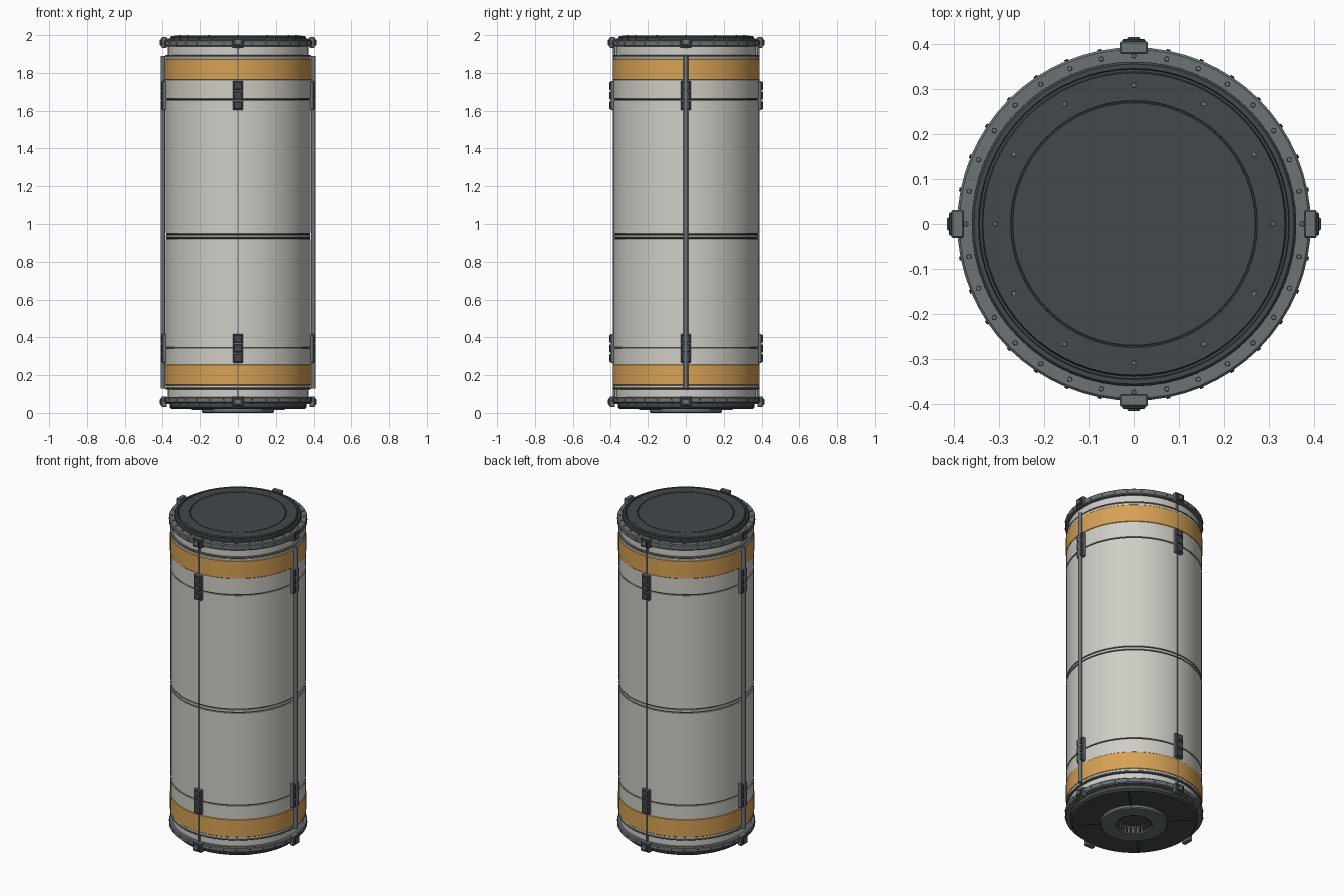
import bpy, bmesh
from math import sin, cos, pi, radians
from mathutils import Matrix, Vector

if "Cube" in bpy.data.objects:
    bpy.data.objects.remove(bpy.data.objects["Cube"])


def material(name, rgb):
    m = bpy.data.materials.new(name)
    m.diffuse_color = (*rgb, 1)
    m.use_nodes = True
    m.node_tree.nodes["Principled BSDF"].inputs["Base Color"].default_value = m.diffuse_color
    return m


CREAM = material("cream", (0.62, 0.61, 0.56))
ORANGE = material("orange", (0.68, 0.36, 0.09))
DARK = material("dark", (0.055, 0.065, 0.07))
STEEL = material("steel", (0.15, 0.17, 0.18))


def finish(name, bm, mat):
    bmesh.ops.recalc_face_normals(bm, faces=bm.faces)
    me = bpy.data.meshes.new(name)
    bm.to_mesh(me)
    bm.free()
    ob = bpy.data.objects.new(name, me)
    bpy.context.collection.objects.link(ob)
    me.materials.append(mat)
    bpy.ops.object.select_all(action='DESELECT')
    ob.select_set(True)
    bpy.context.view_layer.objects.active = ob
    bpy.ops.object.shade_smooth_by_angle(angle=radians(30))
    return ob


def lathe(name, profile, mat, n=64, closed=True):
    """Spin an (r, z) profile; closed joins last to first, else the ends are capped."""
    bm = bmesh.new()
    rings = [[bm.verts.new((r * cos(2 * pi * i / n), r * sin(2 * pi * i / n), z))
              for i in range(n)] for r, z in profile]
    pairs = list(zip(rings, rings[1:]))
    if closed:
        pairs.append((rings[-1], rings[0]))
    else:
        bm.faces.new(rings[0])
        bm.faces.new(rings[-1])
    for a, b in pairs:
        for i in range(n):
            j = (i + 1) % n
            bm.faces.new((a[i], a[j], b[j], b[i]))
    return finish(name, bm, mat)


def band(name, r0, r1, z0, z1, mat, c=0.003):
    """Ring of rectangular section with chamfered outer edges."""
    return lathe(name, [(r0, z0), (r1 - c, z0), (r1, z0 + c),
                        (r1, z1 - c), (r1 - c, z1), (r0, z1)], mat)


def blocks(name, angles, r0, r1, half, z0, z1, mat, bev=0.003):
    """Bevelled boxes standing on the shell at the given angles."""
    bm = bmesh.new()
    for a in angles:
        m = (Matrix.Rotation(a, 4, 'Z')
             @ Matrix.Translation(((r0 + r1) / 2, 0, (z0 + z1) / 2))
             @ Matrix.Diagonal((r1 - r0, 2 * half, z1 - z0, 1)))
        bmesh.ops.create_cube(bm, size=1, matrix=m)
    if bev:
        bmesh.ops.bevel(bm, geom=bm.edges[:], offset=bev, segments=1, affect='EDGES')
    return finish(name, bm, mat)


def bolts(name, count, r, z, size, h, mat, radial=False, offset=0):
    bm = bmesh.new()
    for i in range(count):
        m = Matrix.Rotation(2 * pi * i / count + offset, 4, 'Z') @ Matrix.Translation((r, 0, z))
        if radial:
            m = m @ Matrix.Rotation(pi / 2, 4, 'Y')
        bmesh.ops.create_cone(bm, cap_ends=True, segments=8, radius1=size,
                              radius2=size * 0.8, depth=h, matrix=m)
    return finish(name, bm, mat)


QUARTERS = [i * pi / 2 for i in range(4)]
SIDES, FACES = [0, pi], [pi / 2, -pi / 2]

# Shell with recessed ring grooves
R, GROOVES = 0.384, (0.345, 0.925, 0.945, 1.66)
shell = [(0.372, 0.07), (0.372, 0.125), (R, 0.135)]
for z in GROOVES:
    shell += [(R, z - 0.005), (R - 0.006, z - 0.004), (R - 0.006, z + 0.004), (R, z + 0.005)]
shell += [(R, 1.885), (0.372, 1.895), (0.372, 1.95)]
lathe("shell", shell, CREAM, closed=False)
for i, z in enumerate(GROOVES):
    band(f"groove_liner_{i}", 0.36, R - 0.004, z - 0.004, z + 0.004, DARK, 0.001)

# Coloured bands
band("lower_band", 0.37, 0.387, 0.146, 0.257, ORANGE)
band("upper_band", 0.37, 0.387, 1.762, 1.873, ORANGE)

# Neck rings and end flanges
for tag, zr, z0, z1 in (("lower", 0.125, 0.052, 0.085), ("upper", 1.885, 1.94, 1.975)):
    band(tag + "_neck_ring", 0.36, 0.386, zr, zr + 0.010, STEEL)
    band(tag + "_flange", 0.33, 0.392, z0, z1, STEEL, 0.005)
    bolts(tag + "_flange_side_bolts", 32, 0.392, (z0 + z1) / 2, 0.005, 0.006, DARK, radial=True)
bolts("top_flange_bolts", 32, 0.373, 1.977, 0.006, 0.008, STEEL)
bolts("bottom_flange_bolts", 32, 0.373, 0.050, 0.006, 0.008, STEEL)

# Lid with stepped rim and shallow ring groove
lathe("lid", [(0.36, 1.96), (0.36, 1.988), (0.355, 1.994), (0.345, 1.994), (0.343, 1.986),
              (0.338, 1.986), (0.335, 1.998), (0.274, 1.998), (0.273, 1.994),
              (0.270, 1.994), (0.269, 1.998)], DARK, closed=False)
bolts("lid_bolts", 12, 0.308, 1.998, 0.006, 0.004, STEEL)

# Base plate with central socket
lathe("base_plate", [(0.10, 0.06), (0.355, 0.06), (0.362, 0.053), (0.362, 0.03),
                     (0.352, 0.02), (0.18, 0.02), (0.10, 0.02)], DARK)
lathe("base_socket_ring", [(0.10, 0.05), (0.19, 0.05), (0.19, 0.006),
                           (0.184, 0.0), (0.105, 0.0), (0.10, 0.005)], STEEL)
lathe("socket_floor", [(0.105, 0.05), (0.105, 0.06)], DARK, closed=False)
blocks("socket_splines", [i * pi / 12 for i in range(24)], 0.088, 0.104, 0.005,
       0.008, 0.052, DARK, 0)
bolts("socket_bolts", 8, 0.15, 0.001, 0.006, 0.002, DARK, offset=pi / 8)
blocks("base_ribs", [a + pi / 4 for a in QUARTERS], 0.185, 0.345, 0.005, 0.015, 0.03, DARK, 0)

# Clamps on both flanges
for tag, z0, z1 in (("lower", 0.03, 0.088), ("upper", 1.932, 1.99)):
    blocks(tag + "_clamps", QUARTERS, 0.378, 0.405, 0.031, z0, z1, STEEL)
    blocks(tag + "_clamp_plates", QUARTERS, 0.40, 0.411, 0.025, z0 + 0.007, z1 - 0.007, DARK)
    blocks(tag + "_clamp_buttons", QUARTERS, 0.405, 0.415, 0.014,
           z0 + 0.015, z1 - 0.015, STEEL, 0.002)

# Latches: backing plate carrying three pads
for tag, z0, z1 in (("lower", 0.265, 0.418), ("upper", 1.603, 1.757)):
    blocks(tag + "_latches", QUARTERS, 0.375, 0.401, 0.027, z0, z1, STEEL)
    step = (z1 - z0) / 3
    for k in range(3):
        blocks(f"{tag}_latch_pad_{k}", QUARTERS, 0.395, 0.408, 0.022,
               z0 + k * step + 0.005, z0 + (k + 1) * step - 0.005, DARK)

# Side rods and thin front/back seam strips
bm = bmesh.new()
for s in (-1, 1):
    bmesh.ops.create_cone(bm, cap_ends=True, segments=16, radius1=0.012, radius2=0.012,
                          depth=1.76, matrix=Matrix.Translation((s * 0.399, 0, 1.01)))
finish("side_rods", bm, STEEL)
blocks("seam_strips", FACES, 0.375, 0.389, 0.003, 0.085, 1.935, STEEL, 0)
